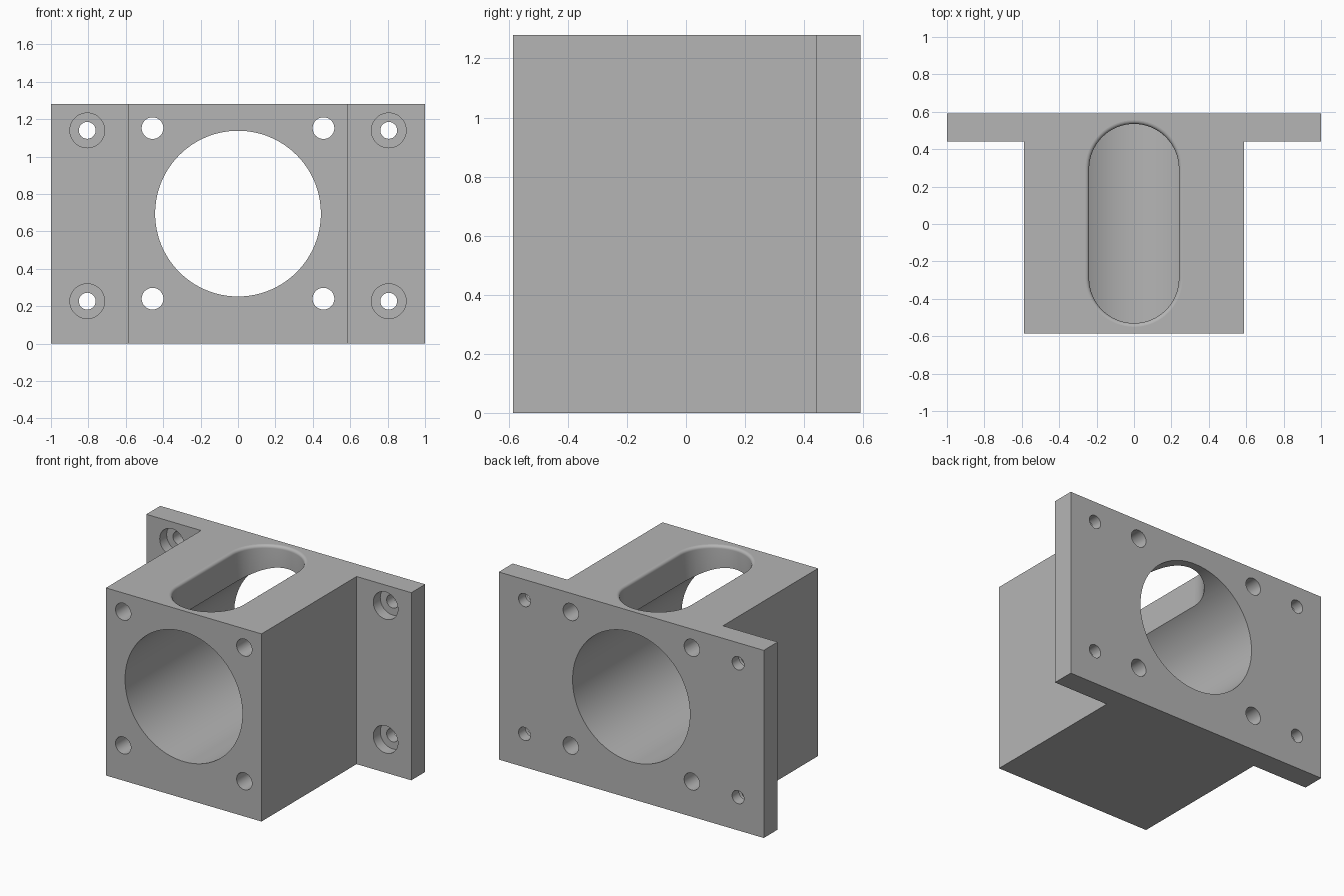
import bpy, bmesh, math

if "Cube" in bpy.data.objects:
    bpy.data.objects.remove(bpy.data.objects["Cube"], do_unlink=True)

HEIGHT = 1.28
BACK, FRONT, FLANGE_Y = 0.59, -0.585, 0.44
BODY_X = 0.587

grey = bpy.data.materials.new("machined grey")
grey.use_nodes = True
colour = (0.46, 0.46, 0.46, 1)
grey.diffuse_color = colour
grey.node_tree.nodes["Principled BSDF"].inputs["Base Color"].default_value = colour


def loft(name, rings):
    """Closed solid through a stack of matching rings."""
    bm = bmesh.new()
    loops = [[bm.verts.new(p) for p in ring] for ring in rings]
    n = len(loops[0])
    for a, b in zip(loops, loops[1:]):
        for i in range(n):
            j = (i + 1) % n
            bm.faces.new((a[i], a[j], b[j], b[i]))
    bm.faces.new(loops[0])
    bm.faces.new(loops[-1])
    bmesh.ops.recalc_face_normals(bm, faces=bm.faces)
    mesh = bpy.data.meshes.new(name)
    bm.to_mesh(mesh)
    bm.free()
    mesh.materials.append(grey)
    obj = bpy.data.objects.new(name, mesh)
    bpy.context.collection.objects.link(obj)
    return obj


def bore(name, x, z, radius, y0, y1, sides=48):
    """Cylinder along y, used as a cutter."""
    angles = [2 * math.pi * i / sides for i in range(sides)]
    return loft(name, [[(x + radius * math.cos(a), y, z + radius * math.sin(a))
                        for a in angles] for y in (y0, y1)])


def stadium(radius, z, y_front=-0.29, y_back=0.295, steps=32):
    """Rounded slot outline at height z."""
    ring = []
    for centre, start in ((y_back, 0), (y_front, math.pi)):
        for i in range(steps + 1):
            a = start + math.pi * i / steps
            ring.append((radius * math.cos(a), centre + radius * math.sin(a), z))
    return ring


# Block with side flanges, extruded from its plan outline
half = [(BODY_X, FRONT), (BODY_X, FLANGE_Y), (1, FLANGE_Y), (1, BACK)]
plan = half + [(-x, y) for x, y in reversed(half)]
block = loft("mounting_block", [[(x, y, z) for x, y in plan] for z in (0, HEIGHT)])

# Main bore
cutters = [bore("main_bore", 0, 0.695, 0.443, -1, 1, 128)]

# Through holes in the block, counterbored holes in the flanges
for side in (-1, 1):
    for z in (0.24, 1.152):
        cutters.append(bore("block_hole", side * 0.457, z, 0.058, -1, 1))
    for z in (0.227, 1.14):
        cutters.append(bore("flange_hole", side * 0.806, z, 0.045, 0, 1))
        cutters.append(bore("counterbore", side * 0.806, z, 0.093, 0, FLANGE_Y + 0.075))

# Top slot with a rounded rim, opening into the bore
fillet, slot_r = 0.02, 0.24
rings = [stadium(slot_r, 0.75)]
for i in range(7):
    a = math.pi / 2 * i / 6
    rings.append(stadium(slot_r + fillet * (1 - math.cos(a)),
                         HEIGHT - fillet + fillet * math.sin(a)))
rings.append(stadium(slot_r + fillet, HEIGHT + 0.1))
cutters.append(loft("top_slot", rings))

# Cut everything and tidy up
bpy.ops.object.select_all(action='DESELECT')
bpy.context.view_layer.objects.active = block
block.select_set(True)
for cutter in cutters:
    cutter.hide_render = True
    mod = block.modifiers.new(cutter.name, 'BOOLEAN')
    mod.operation = 'DIFFERENCE'
    mod.solver = 'EXACT'
    mod.object = cutter
    bpy.ops.object.modifier_apply(modifier=mod.name)
for cutter in cutters:
    bpy.data.objects.remove(cutter, do_unlink=True)

# Smooth bores and rim, keep the large planar faces flat
bpy.ops.object.shade_smooth_by_angle(angle=math.radians(30))
for face in block.data.polygons:
    if face.area > 0.05:
        face.use_smooth = False
